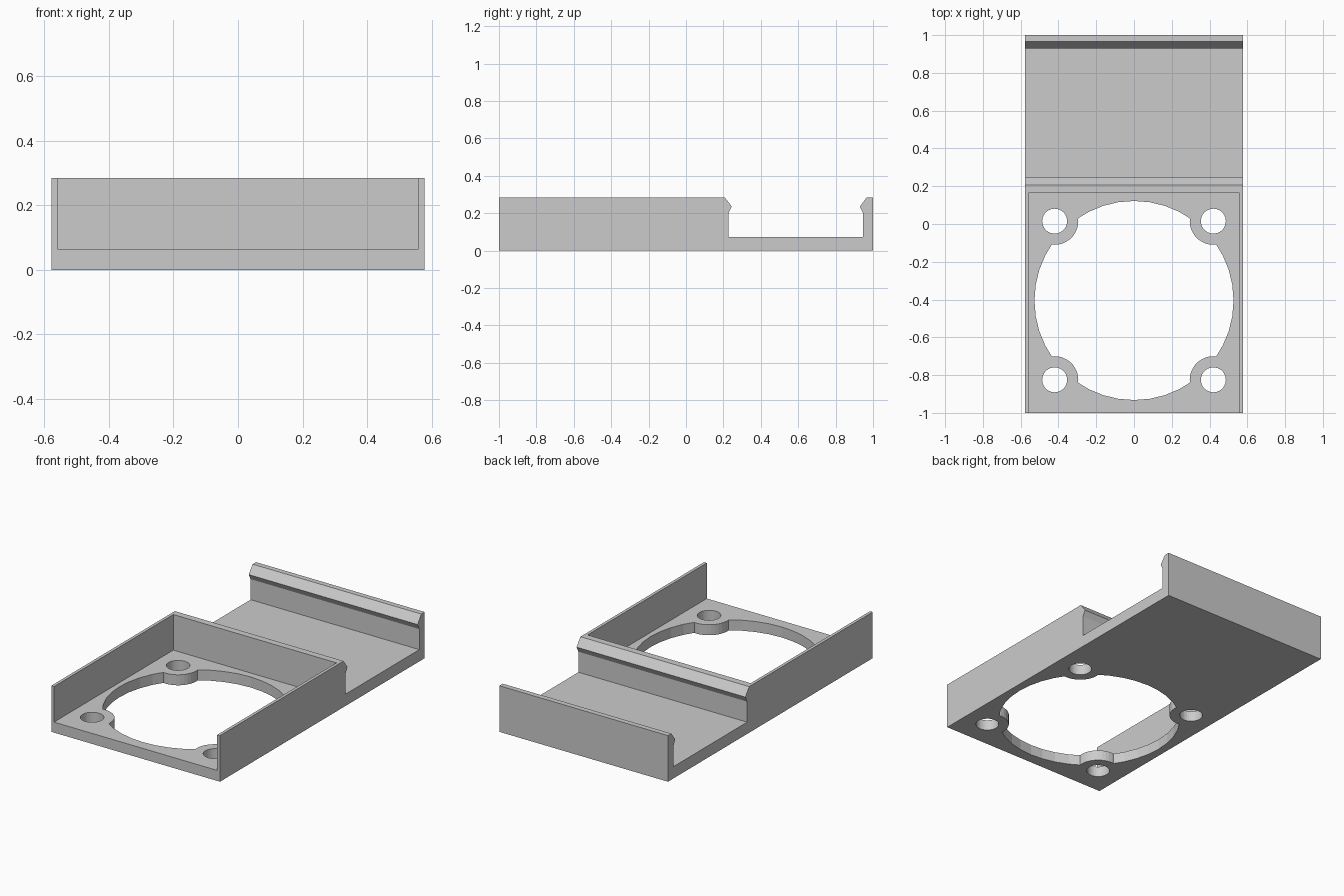
import bpy, bmesh, math

if "Cube" in bpy.data.objects:
    bpy.data.objects.remove(bpy.data.objects["Cube"])

HALF_W = 0.577
BORE_Y = -0.405
PITCH = 0.42


def prism(name, pts, lo, hi, axis):
    """Extrude a closed 2D outline along x (pts are y,z) or z (pts are x,y)."""
    place = (lambda a, b, h: (h, a, b)) if axis == 'X' else (lambda a, b, h: (a, b, h))
    bm = bmesh.new()
    face = bm.faces.new([bm.verts.new(place(a, b, lo)) for a, b in pts])
    ext = bmesh.ops.extrude_face_region(bm, geom=[face])
    verts = [g for g in ext['geom'] if isinstance(g, bmesh.types.BMVert)]
    bmesh.ops.translate(bm, verts=verts, vec=place(0, 0, hi - lo))
    bmesh.ops.recalc_face_normals(bm, faces=bm.faces)
    me = bpy.data.meshes.new(name)
    bm.to_mesh(me)
    bm.free()
    ob = bpy.data.objects.new(name, me)
    bpy.context.scene.collection.objects.link(ob)
    return ob


def disc(cx, cy, r, n=36):
    return [(cx + r * math.cos(2 * math.pi * i / n),
             cy + r * math.sin(2 * math.pi * i / n)) for i in range(n)]


def subtract(target, cutter):
    cutter.hide_render = True
    mod = target.modifiers.new("cut", 'BOOLEAN')
    mod.operation = 'DIFFERENCE'
    mod.solver = 'EXACT'
    mod.object = cutter
    bpy.context.view_layer.update()
    deps = bpy.context.evaluated_depsgraph_get()
    me = bpy.data.meshes.new_from_object(target.evaluated_get(deps))
    target.modifiers.clear()
    target.data = me
    bpy.data.objects.remove(cutter)


# Side profile: solid fan block, clip channel with two snap lips
TOP = 0.285
profile = [(-1, 0), (1, 0), (1, TOP), (0.967, TOP), (0.929, 0.235), (0.947, 0.2),
           (0.947, 0.073), (0.227, 0.073), (0.227, 0.2), (0.245, 0.235),
           (0.207, TOP), (-1, TOP)]
bracket = prism("fan_bracket", profile, -HALF_W, HALF_W, 'X')

# Fan pocket, open at the front and top
pocket = prism("pocket_cutter", [(-1.2, 0.065), (0.165, 0.065), (0.165, 0.5), (-1.2, 0.5)],
               -0.558, 0.558, 'X')
subtract(bracket, pocket)

# Air opening that leaves round screw bosses at the four corners
bore = prism("bore_cutter", disc(0, BORE_Y, 0.527, 40), -0.1, 0.12, 'Z')
corners = [(sx * PITCH, BORE_Y + sy * PITCH) for sx in (-1, 1) for sy in (-1, 1)]
for x, y in corners:
    subtract(bore, prism("boss_cutter", disc(x, y, 0.125), -0.2, 0.2, 'Z'))
subtract(bracket, bore)

# Screw holes
for x, y in corners:
    subtract(bracket, prism("screw_cutter", disc(x, y, 0.066), -0.1, 0.15, 'Z'))

# Single grey colour
grey = bpy.data.materials.new("light grey")
grey.diffuse_color = (0.6, 0.6, 0.6, 1)
grey.use_nodes = True
grey.node_tree.nodes["Principled BSDF"].inputs["Base Color"].default_value = grey.diffuse_color
bracket.data.materials.clear()
bracket.data.materials.append(grey)
